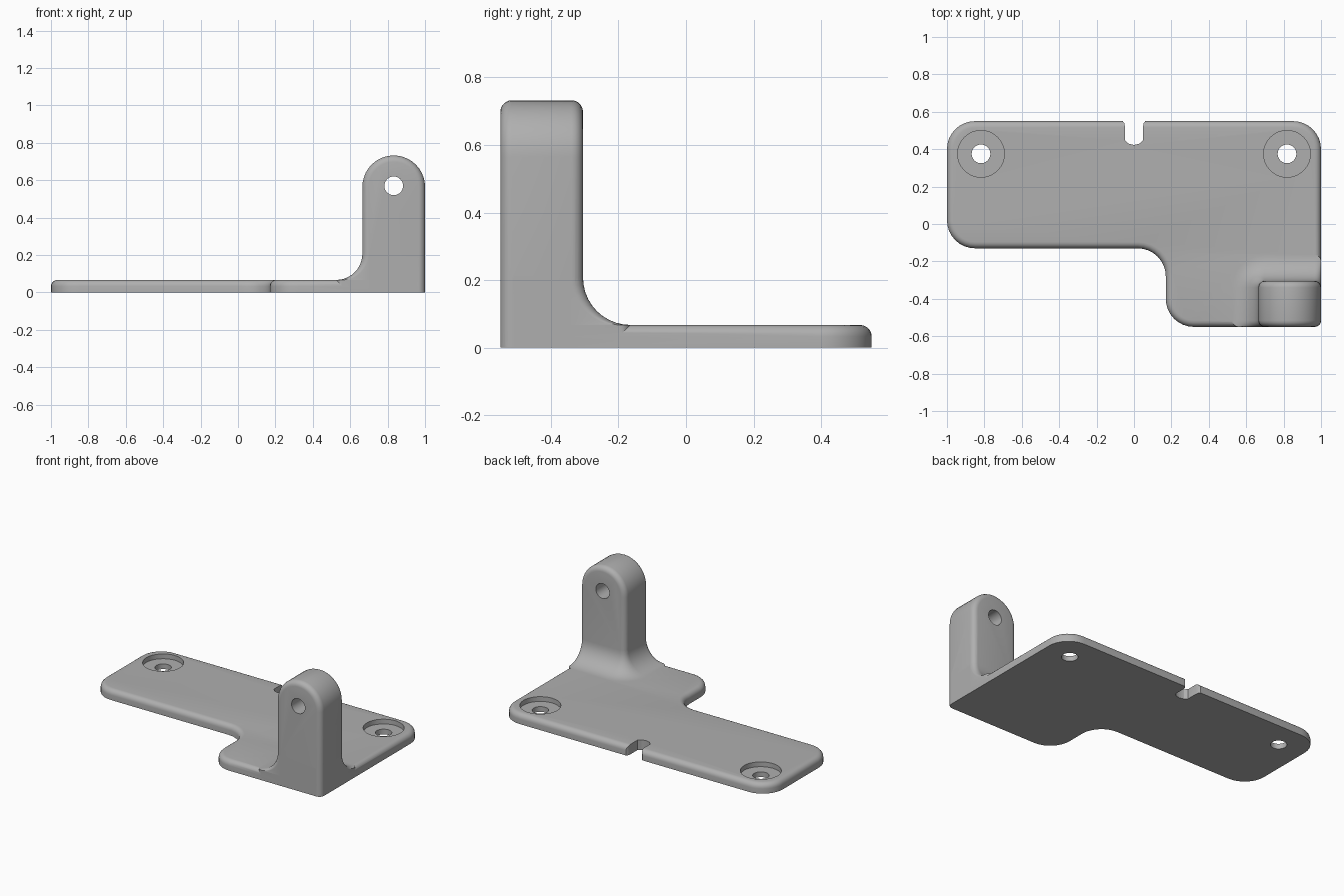
import bpy, bmesh
from math import pi, sin, cos
from mathutils import Vector

if "Cube" in bpy.data.objects:
    bpy.data.objects.remove(bpy.data.objects["Cube"], do_unlink=True)

THICK = 0.067     # plate thickness
EDGE = 0.034      # rounding of the outer edges
FILLET = 0.14     # radius where post meets plate

grey = bpy.data.materials.new("plain grey")
grey.use_nodes = True
colour = (0.43, 0.43, 0.43, 1)
grey.diffuse_color = colour
grey.node_tree.nodes["Principled BSDF"].inputs["Base Color"].default_value = colour


def make_object(name, bm):
    bmesh.ops.recalc_face_normals(bm, faces=bm.faces)
    mesh = bpy.data.meshes.new(name)
    bm.to_mesh(mesh)
    bm.free()
    mesh.materials.append(grey)
    obj = bpy.data.objects.new(name, mesh)
    bpy.context.collection.objects.link(obj)
    return obj


def round_corners(corners, steps=8):
    """Turn (x, y, radius) right-angle corners into an outline with arcs."""
    points = []
    for i, (x, y, r) in enumerate(corners):
        here = Vector((x, y))
        to_prev = (Vector(corners[i - 1][:2]) - here).normalized() * r
        to_next = (Vector(corners[(i + 1) % len(corners)][:2]) - here).normalized() * r
        for k in range(steps + 1):
            a = k / steps * pi / 2
            points.append(here + to_prev * (1 - sin(a)) + to_next * (1 - cos(a)))
    return points


def extrude(points, direction):
    """Fill a loop of 3D points and extrude it; return mesh, first and last cap."""
    bm = bmesh.new()
    first = bm.faces.new([bm.verts.new(p) for p in points])
    copy = bmesh.ops.extrude_face_region(bm, geom=[first], use_keep_orig=True)
    moved = [g for g in copy["geom"] if isinstance(g, bmesh.types.BMVert)]
    last = next(g for g in copy["geom"] if isinstance(g, bmesh.types.BMFace)
                and all(v in moved for v in g.verts))
    bmesh.ops.translate(bm, verts=moved, vec=direction)
    bmesh.ops.recalc_face_normals(bm, faces=bm.faces)
    return bm, first, last


def soften(bm, edges):
    bmesh.ops.bevel(bm, geom=list(edges), offset=EDGE, segments=5, profile=0.5,
                    affect='EDGES', clamp_overlap=True)


def combine(target, tool, operation):
    mod = target.modifiers.new("combine", 'BOOLEAN')
    mod.operation, mod.solver, mod.object = operation, 'EXACT', tool
    bpy.ops.object.select_all(action='DESELECT')
    bpy.context.view_layer.objects.active = target
    target.select_set(True)
    bpy.ops.object.modifier_apply(modifier=mod.name)
    bpy.data.objects.remove(tool, do_unlink=True)


def cylinder(name, radius, depth, place, tilt=0, sides=32):
    bpy.ops.mesh.primitive_cylinder_add(vertices=sides, radius=radius, depth=depth,
                                        location=place, rotation=(tilt, 0, 0))
    obj = bpy.context.object
    obj.name = name
    obj.data.materials.append(grey)
    obj.hide_render = True
    return obj


# Mounting plate with a forward step under the post
outline = round_corners([(-1, -0.13, 0.15), (0.17, -0.13, 0.15), (0.17, -0.55, 0.15),
                         (1, -0.55, 0.04), (1, 0.55, 0.15), (-1, 0.55, 0.15)])
bm, bottom, top = extrude([(p.x, p.y, 0) for p in outline], (0, 0, THICK))
soften(bm, top.edges)
bracket = make_object("mounting_bracket", bm)

# Upright post with an arched top
LEFT, BACK, RADIUS, ARCH_Z = 0.665, -0.305, 0.1675, 0.565
CENTRE = 1 - RADIUS
arch = [(CENTRE + RADIUS * cos(k * pi / 20), -0.55, ARCH_Z + RADIUS * sin(k * pi / 20))
        for k in range(21)]
bm, front, back = extrude([(LEFT, -0.55, 0), (1, -0.55, 0)] + arch, (0, BACK + 0.55, 0))
soften(bm, [e for f in (front, back) for e in f.edges
            if max(v.co.z for v in e.verts) > 0.01])
post = make_object("post", bm)

# Concave fillet sweeping round the inner corner of the post
bm = bmesh.new()
levels = [(FILLET * (1 - cos(k * pi / 20)), THICK + FILLET * (1 - sin(k * pi / 20)))
          for k in range(11)] + [(FILLET, 0.02)]
rings = []
for d, z in levels:
    r = EDGE + d
    x0, y1 = LEFT - d, BACK + d
    ring = round_corners([(1, -0.55, EDGE), (1, y1, EDGE), (x0, y1, r), (x0, -0.55, EDGE)], 6)
    rings.append([bm.verts.new((p.x, p.y, z)) for p in ring])
for upper, lower in zip(rings, rings[1:]):
    for i in range(len(upper)):
        bm.faces.new((upper[i - 1], upper[i], lower[i], lower[i - 1]))
bm.faces.new(rings[0])
bm.faces.new(rings[-1])
fillet = make_object("post_fillet", bm)

combine(bracket, post, 'UNION')
combine(bracket, fillet, 'UNION')

# Cross hole through the post
combine(bracket, cylinder("cross_hole", 0.05, 0.6, (CENTRE, -0.43, 0.57), pi / 2), 'DIFFERENCE')

# Counterbored screw holes
for x in (-0.818, 0.818):
    combine(bracket, cylinder("counterbore", 0.125, 0.1, (x, 0.375, 0.085)), 'DIFFERENCE')
    combine(bracket, cylinder("screw_hole", 0.05, 0.4, (x, 0.375, 0)), 'DIFFERENCE')

# Small notch with a rounded end and flared mouth in the back edge
half = [(0.065, 0.6), (0.065, 0.555), (0.052, 0.54), (0.048, 0.52), (0.048, 0.448), (0.03, 0.43)]
notch = half + [(0, 0.422)] + [(-x, y) for x, y in reversed(half)]
bm, _, _ = extrude([(x, y, -0.1) for x, y in notch], (0, 0, 0.3))
combine(bracket, make_object("notch", bm), 'DIFFERENCE')

bpy.ops.object.select_all(action='DESELECT')
bpy.context.view_layer.objects.active = bracket
bracket.select_set(True)
bpy.ops.object.shade_smooth_by_angle(angle=pi / 6)
